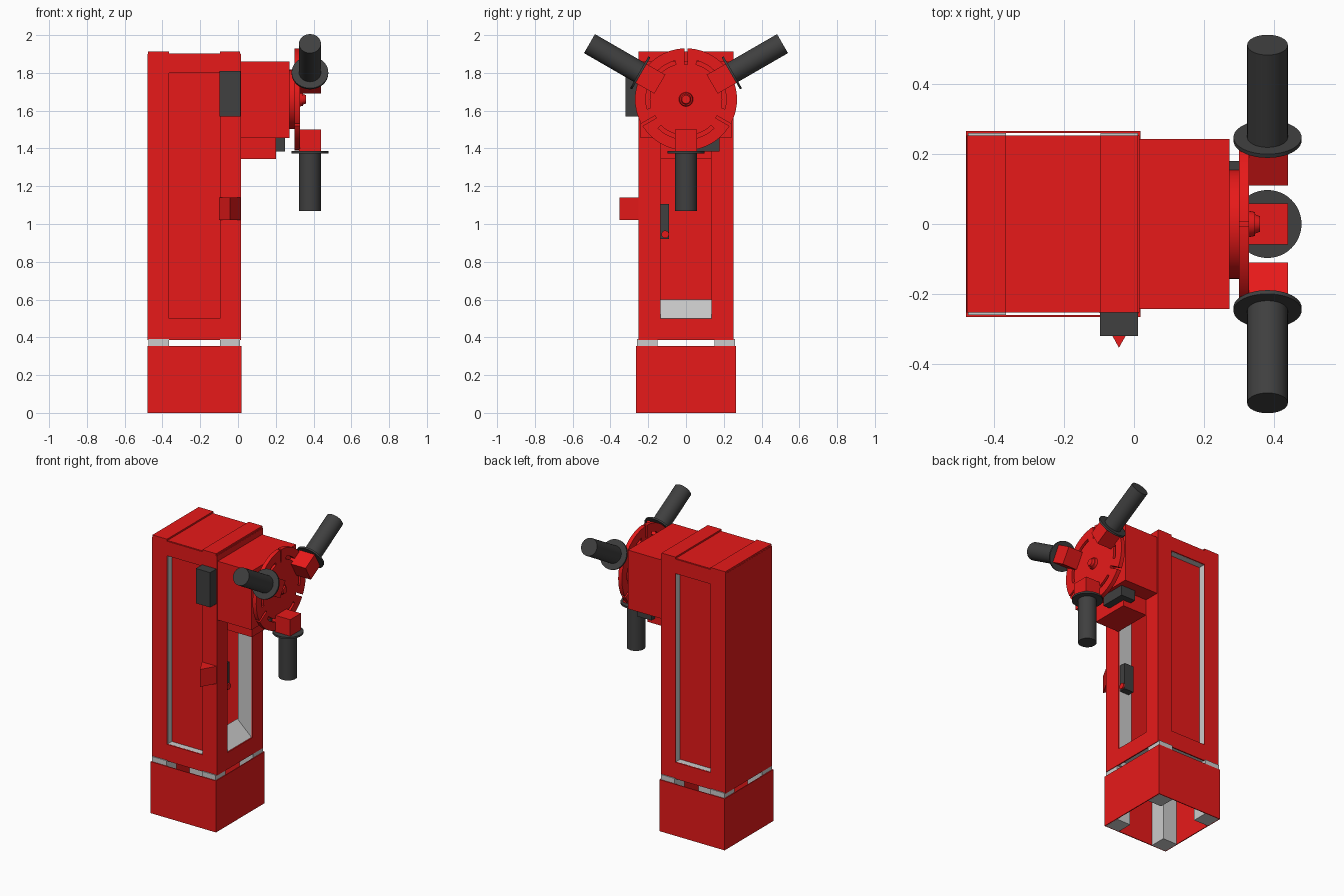
import bpy, bmesh
from math import sin, cos, pi, radians
from mathutils import Vector, Matrix

if "Cube" in bpy.data.objects:
    bpy.data.objects.remove(bpy.data.objects["Cube"])


def material(name, rgb):
    m = bpy.data.materials.new(name)
    m.diffuse_color = (*rgb, 1)
    m.use_nodes = True
    m.node_tree.nodes["Principled BSDF"].inputs["Base Color"].default_value = m.diffuse_color
    return m


RED = material("red_paint", (0.8, 0.01, 0.01))
BLACK = material("dark_plastic", (0.05, 0.05, 0.05))
GREY = None


def finish(bm, name, mat, smooth=False):
    bmesh.ops.recalc_face_normals(bm, faces=bm.faces)
    me = bpy.data.meshes.new(name)
    bm.to_mesh(me)
    bm.free()
    ob = bpy.data.objects.new(name, me)
    bpy.context.collection.objects.link(ob)
    if mat:
        me.materials.append(mat)
    if smooth:
        bpy.ops.object.select_all(action='DESELECT')
        ob.select_set(True)
        bpy.context.view_layer.objects.active = ob
        bpy.ops.object.shade_smooth_by_angle(angle=radians(35))
    return ob


def box(name, x, y, z, mat):
    bm = bmesh.new()
    bmesh.ops.create_cube(bm, size=1)
    for v in bm.verts:
        v.co = [(r[0] + r[1]) / 2 + c * (r[1] - r[0]) for c, r in zip(v.co, (x, y, z))]
    return finish(bm, name, mat)


def extrude(bm, faces, vec):
    geo = bmesh.ops.extrude_face_region(bm, geom=faces, use_keep_orig=True)
    verts = [g for g in geo["geom"] if isinstance(g, bmesh.types.BMVert)]
    bmesh.ops.translate(bm, verts=verts, vec=vec)


def prism(name, pts, vec, mat):
    bm = bmesh.new()
    extrude(bm, [bm.faces.new([bm.verts.new(p) for p in pts])], vec)
    return finish(bm, name, mat)


def frame(name, outer, inner, place, vec, mat):
    # flat panel with a rectangular hole; place maps (u, v) to 3D
    bm = bmesh.new()
    loops = []
    for (u0, u1, v0, v1) in (outer, inner):
        loops.append([bm.verts.new(place(u, v)) for u, v in
                      ((u0, v0), (u1, v0), (u1, v1), (u0, v1))])
    a, b = loops
    extrude(bm, [bm.faces.new((a[i], a[(i + 1) % 4], b[(i + 1) % 4], b[i]))
                 for i in range(4)], vec)
    return finish(bm, name, mat)


def cylinder(name, start, direction, length, r, mat, r2=None, seg=48):
    bm = bmesh.new()
    d = Vector(direction).normalized()
    mtx = Matrix.Translation(Vector(start) + d * length / 2) @ \
        d.to_track_quat('Z', 'Y').to_matrix().to_4x4()
    bmesh.ops.create_cone(bm, cap_ends=True, segments=seg, radius1=r,
                          radius2=r if r2 is None else r2, depth=length, matrix=mtx)
    return finish(bm, name, mat, True)


# base skirt: open tube
frame("base_skirt", (-0.48, 0.018, -0.265, 0.265), (-0.474, 0.012, -0.259, 0.259),
      lambda u, v: (u, v, 0), (0, 0, 0.355), RED)

# grey corner posts
for s, side in ((-1, "front"), (1, "back")):
    for x, end in (((-0.474, -0.365), "left"), ((-0.095, 0.011), "right")):
        box(f"{side}_{end}_foot", x, sorted((s * 0.15, s * 0.259)), (0, 0.39), GREY)
        box(f"{side}_{end}_post", (max(x[0], -0.47), min(x[1], 0.006)),
            sorted((s * 0.136, s * 0.243)), (0.386, 1.89), GREY)

    # side panel with window, grey rails and recessed inner panel
    frame(f"{side}_panel", (-0.478, 0.015, 0.385, 1.9), (-0.365, -0.095, 0.5, 1.8),
          lambda u, v: (u, s * 0.252, v), (0, -s * 0.008, 0), RED)
    for z, nm in (((0.39, 0.5), "sill"), ((1.8, 1.885), "lintel")):
        box(f"{side}_window_{nm}", (-0.366, -0.094), sorted((s * 0.19, s * 0.243)), z, GREY)
    box(f"{side}_inner_panel", (-0.366, -0.094), sorted((s * 0.19, s * 0.2)),
        (0.45, 1.85), RED)

# end panels, top plate and raised top bars
frame("opening_panel", (-0.245, 0.245, 0.385, 1.9), (-0.135, 0.135, 0.5, 1.8),
      lambda u, v: (0.015, u, v), (-0.008, 0, 0), RED)
box("rear_panel", (-0.478, -0.47), (-0.245, 0.245), (0.385, 1.9), RED)
box("top_plate", (-0.477, 0.014), (-0.246, 0.246), (1.885, 1.903), RED)
for x, nm in (((-0.476, -0.365), "left"), ((-0.095, 0.01), "right")):
    box(f"top_bar_{nm}", x, (-0.252, 0.252), (1.895, 1.914), RED)

# sloped sill in the tall opening
prism("sloped_sill", [(0.007, -0.136, 0.42), (0.007, -0.136, 0.5),
                      (-0.1, -0.136, 0.6), (-0.1, -0.136, 0.42)], (0, 0.272, 0), GREY)

# control box, wedge latch, inner switch
box("control_box", (-0.097, 0.012), (-0.32, -0.25), (1.57, 1.81), BLACK)
prism("wedge_latch", [(-0.1, -0.25, 1.02), (0.015, -0.25, 1.02), (-0.043, -0.353, 1.02)],
      (0, 0, 0.12), RED)
box("inner_switch", (-0.07, 0.0), (-0.138, -0.09), (0.92, 1.105), BLACK)
cylinder("switch_button", (-0.01, -0.11, 0.945), (1, 0, 0), 0.02, 0.02, RED, seg=24)

# head housing
box("head_housing", (0.014, 0.273), (-0.242, 0.242), (1.455, 1.86), RED)
box("head_bracket", (0.014, 0.2), (-0.135, 0.135), (1.345, 1.456), RED)
box("lower_sensor", (0.14, 0.25), (0.0, 0.177), (1.385, 1.456), BLACK)
box("rear_sensor", (0.272, 0.303), (0.145, 0.18), (1.62, 1.69), BLACK)

# turret disc with hub
C = Vector((0, 0, 1.66))
cylinder("turret_bearing", C + Vector((0.272, 0, 0)), (1, 0, 0), 0.03, 0.157, RED)
disc = cylinder("turret_disc", C + Vector((0.3, 0, 0)), (1, 0, 0), 0.028, 0.27, RED, seg=64)
cylinder("hub_base", C + Vector((0.327, 0, 0)), (1, 0, 0), 0.018, 0.038, RED, 0.034, 24)
cylinder("hub_tip", C + Vector((0.344, 0, 0)), (1, 0, 0), 0.016, 0.028, RED, 0.022, 24)

# slots: six arcs and three open radial cuts
bm = bmesh.new()


def slot(polar):
    extrude(bm, [bm.faces.new([bm.verts.new((0.28, r * cos(a), 1.66 + r * sin(a)))
                               for r, a in polar])], (0.07, 0, 0))


for i in range(6):
    steps = [i * pi / 3 + radians(d) for d in (-14, -7, 0, 7, 14)]
    slot([(0.213, a) for a in steps] + [(0.192, a) for a in reversed(steps)])
for deg in (90, 210, 330):
    a = radians(deg)
    w = 0.007
    slot([(0.185, a - w / 0.185), (0.3, a - w / 0.3), (0.3, a + w / 0.3), (0.185, a + w / 0.185)])
cutter = finish(bm, "slot_cutter", None)
cutter.hide_render = True
cutter.hide_viewport = True
mod = disc.modifiers.new("slots", 'BOOLEAN')
mod.object = cutter
mod.operation = 'DIFFERENCE'
mod.solver = 'EXACT'

# three tool holders around the disc
for i, deg in enumerate((30, 150, 270), 1):
    a = radians(deg)
    d = Vector((0, cos(a), sin(a)))
    axis = C + Vector((0.381, 0, 0))
    block = box(f"holder_block_{i}", (-0.058, 0.058), (-0.058, 0.058), (0.16, 0.277), RED)
    block.matrix_world = Matrix.Translation(axis) @ Matrix.Rotation(pi / 2 - a, 4, 'X').inverted()
    block.matrix_world = Matrix.Translation(axis) @ Matrix.Rotation(a - pi / 2, 4, 'X')
    cylinder(f"holder_flange_{i}", axis + d * 0.274, d, 0.012, 0.097, BLACK)
    cylinder(f"holder_barrel_{i}", axis + d * 0.27, d, 0.32, 0.058, BLACK, seg=32)
